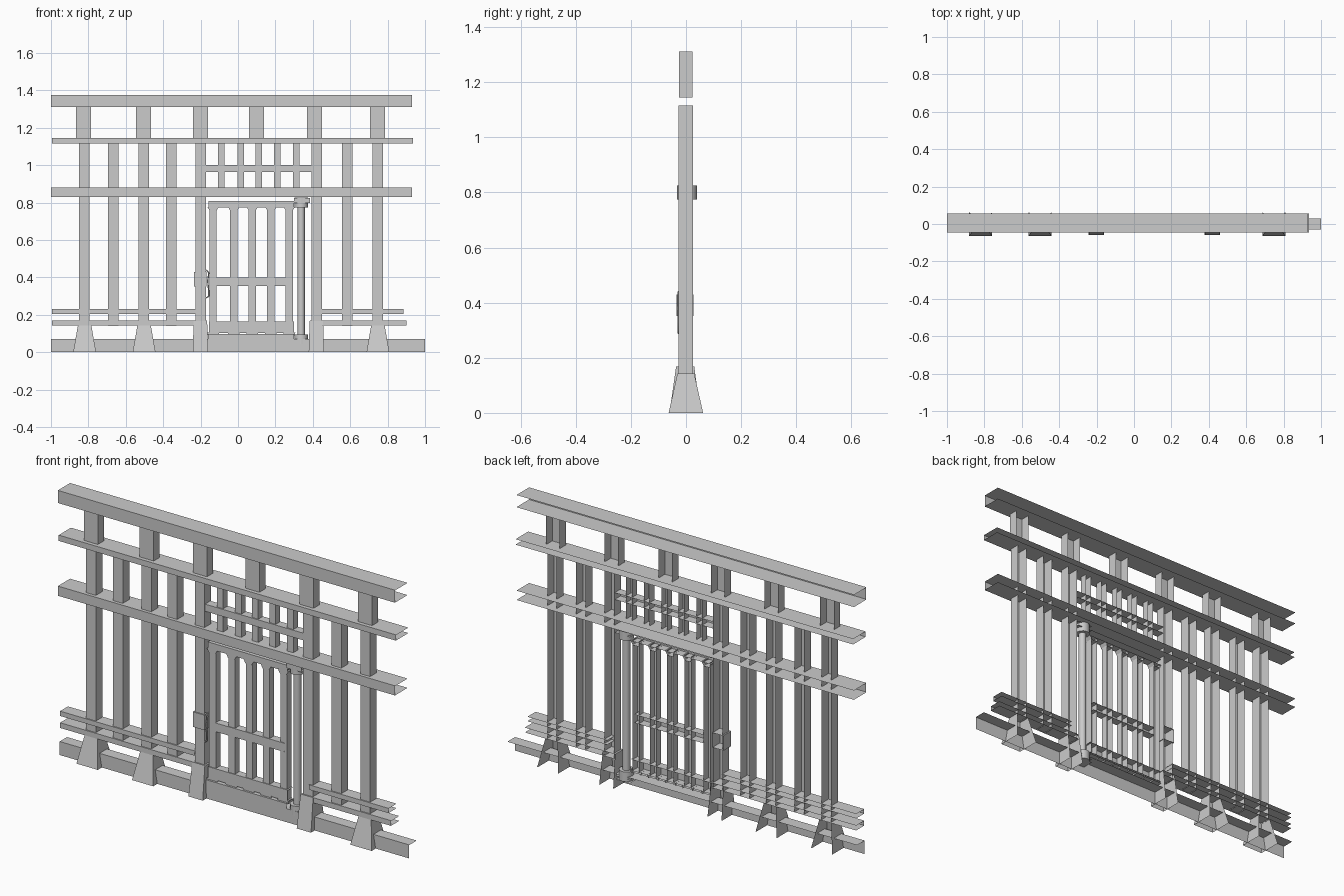
import bpy
import bmesh
from mathutils import Vector

if "Cube" in bpy.data.objects:
    bpy.data.objects.remove(bpy.data.objects["Cube"])

# Single painted-metal colour
grey = bpy.data.materials.new("plain_grey")
grey.use_nodes = True
COLOR = (0.6, 0.6, 0.6, 1)
grey.diffuse_color = COLOR
grey.node_tree.nodes["Principled BSDF"].inputs["Base Color"].default_value = COLOR

BOTTOM, RIGHT, TOP, LEFT = range(4)
UPRIGHT = (RIGHT, LEFT)
LEVEL = (BOTTOM, TOP)
THIN = 0.002


def finish(name, bm):
    mesh = bpy.data.meshes.new(name)
    bm.to_mesh(mesh)
    bm.free()
    mesh.materials.append(grey)
    obj = bpy.data.objects.new(name, mesh)
    bpy.context.collection.objects.link(obj)
    return obj


def shell(name, low, high, z0, z1, y_low, y_high, walls):
    """Open-backed pressed section: a front sheet with thin flanges behind it."""
    bm = bmesh.new()

    def ring(k):
        return [Vector((low[0], y_low[k], z0)), Vector((low[1], y_low[k], z0)),
                Vector((high[1], y_high[k], z1)), Vector((high[0], y_high[k], z1))]

    front, back = ring(0), ring(1)

    def face(points):
        bm.faces.new([bm.verts.new(p) for p in points])

    face(front)
    for i in walls:
        j = (i + 1) % 4
        outer = [front[j], front[i], back[i], back[j]]
        normal = (outer[1] - outer[0]).cross(outer[2] - outer[1]).normalized()
        face(outer)
        face([p - normal * THIN for p in reversed(outer)])
    return finish(name, bm)


def post(name, x, width, z0, z1, depth):
    span = (x - width / 2, x + width / 2)
    return shell(name, span, span, z0, z1, depth, depth, UPRIGHT)


def rail(name, x0, x1, z0, z1, depth, walls=LEVEL):
    return shell(name, (x0, x1), (x0, x1), z0, z1, depth, depth, walls)


def cylinder(name, x, y, radius, z0, z1, sides=12):
    bm = bmesh.new()
    bmesh.ops.create_cone(bm, cap_ends=True, segments=sides, radius1=radius,
                          radius2=radius, depth=z1 - z0)
    bmesh.ops.translate(bm, verts=bm.verts, vec=(x, y, (z0 + z1) / 2))
    obj = finish(name, bm)
    for p in obj.data.polygons:
        p.use_smooth = abs(p.normal.z) < 0.5
    return obj


# Long horizontal rails
WIDE = (-0.045, 0.055)
rail("top_rail", -1, 0.93, 1.31, 1.375, WIDE)
rail("upper_rail", -0.995, 0.935, 1.115, 1.145, WIDE)
rail("middle_rail", -1, 0.93, 0.83, 0.88, WIDE)
rail("base_beam", -1, 1, 0, 0.07, (-0.03, 0.03), (TOP,))

# Low rails on both sides of the gate
LOW = (-0.034, 0.03)
rail("low_rail_right_upper", -0.995, -0.225, 0.205, 0.23, LOW)
rail("low_rail_right_lower", -0.995, -0.165, 0.143, 0.17, LOW)
rail("low_rail_left_upper", 0.43, 0.885, 0.205, 0.23, LOW)
rail("low_rail_left_lower", 0.385, 0.9, 0.143, 0.17, LOW)

# Stub posts under the top rail
for x in (-0.825, -0.505, -0.2, 0.1, 0.41, 0.745):
    post("stub_post", x, 0.08, 1.145, 1.312, (-0.025, 0.024))

# Full-height fence posts
for x in (-0.822, -0.668, -0.505, -0.357, -0.2, 0.42, 0.583, 0.748):
    post("fence_post", x, 0.056, 0.14, 1.115, (-0.028, 0.026))

# Flared feet
for x in (-0.82, -0.502, 0.748):
    shell("flared_foot", (x - 0.061, x + 0.061), (x - 0.036, x + 0.036),
          0, 0.143, (-0.063, 0.062), (-0.031, 0.03), UPRIGHT)
for x in (-0.201, 0.419):
    shell("gate_foot", (x - 0.041, x + 0.041), (x - 0.036, x + 0.036),
          0, 0.168, (-0.06, 0.053), (-0.036, 0.03), UPRIGHT)

# Small grille above the gate
for x in (-0.09, 0.014, 0.111, 0.211, 0.312):
    post("grille_bar", x, 0.035, 0.88, 1.115, (-0.018, 0.018))
rail("grille_rail", -0.172, 0.392, 0.963, 1.0, (-0.024, 0.02))

# Gate bars with shaped collars where they meet the gate rails
for x in (-0.133, -0.023, 0.076, 0.175, 0.274):
    post("gate_bar", x, 0.038, 0.1, 0.78, (-0.018, 0.018))
    shell("bar_collar_top", (x - 0.017, x + 0.017), (x - 0.03, x + 0.03),
          0.755, 0.776, (-0.023, 0.02), (-0.023, 0.02), UPRIGHT + (BOTTOM,))
    shell("bar_collar_bottom", (x - 0.028, x + 0.028), (x - 0.033, x + 0.033),
          0.09, 0.106, (-0.023, 0.02), (-0.023, 0.02), UPRIGHT)

GATE = (-0.022, 0.02)
rail("gate_top_rail", -0.157, 0.3, 0.774, 0.808, GATE)
rail("gate_middle_rail", -0.115, 0.28, 0.355, 0.4, GATE)
rail("gate_bottom_rail", -0.155, 0.3, 0.104, 0.163, GATE)
rail("gate_sill", -0.16, 0.3, 0.038, 0.098, (-0.033, 0.02), (TOP,))

# Pivot pole with its sockets
PIVOT_X, PIVOT_Y = 0.338, 0.004
cylinder("pivot_pole", PIVOT_X, PIVOT_Y, 0.019, 0.04, 0.82)
for z0, z1 in ((0.045, 0.095), (0.775, 0.826)):
    cylinder("pivot_socket", PIVOT_X, PIVOT_Y, 0.036, z0, z1)
rail("pivot_bracket_top", 0.3, 0.385, 0.798, 0.824, (-0.03, 0.03))
rail("pivot_bracket_bottom", 0.3, 0.38, 0.04, 0.06, (-0.03, 0.03))

# Lock plate on the gate post
rail("lock_plate", -0.235, -0.168, 0.352, 0.43, (-0.034, 0.028),
     (BOTTOM, RIGHT, TOP, LEFT))

# Curved pull handle
curve = bpy.data.curves.new("pull_handle", "CURVE")
curve.dimensions = "3D"
curve.bevel_depth = 0.004
curve.bevel_resolution = 1
curve.materials.append(grey)
path = [(-0.17, 0.44), (-0.156, 0.425), (-0.162, 0.38), (-0.157, 0.33), (-0.156, 0.3), (-0.17, 0.29)]
line = curve.splines.new("POLY")
line.points.add(len(path) - 1)
for p, (x, z) in zip(line.points, path):
    p.co = (x, -0.027, z, 1)
handle = bpy.data.objects.new("pull_handle", curve)
bpy.context.collection.objects.link(handle)
